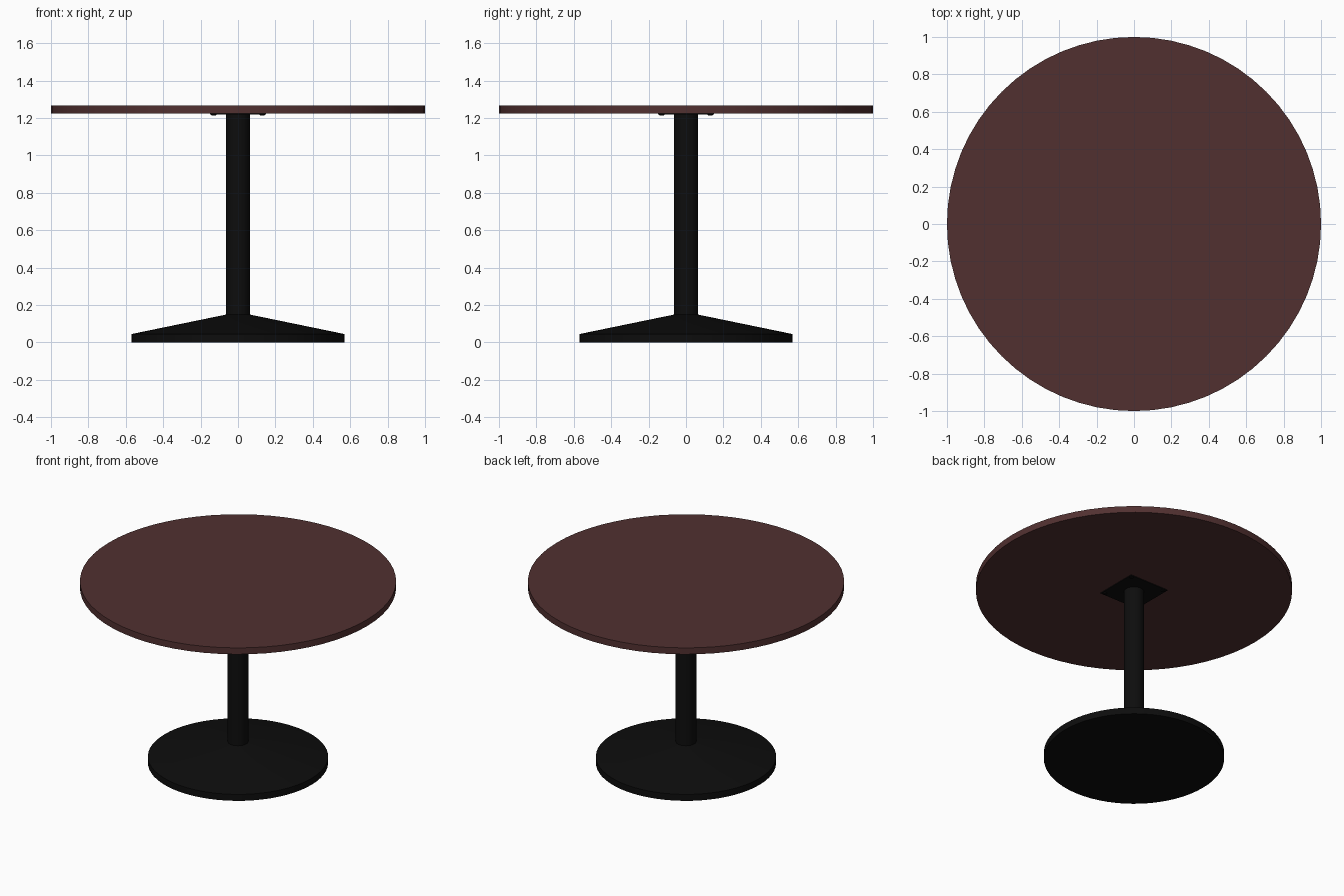
import bpy
import bmesh
from math import radians

cube = bpy.data.objects.get("Cube")
if cube:
    bpy.data.objects.remove(cube, do_unlink=True)


def material(name, color):
    mat = bpy.data.materials.new(name)
    mat.use_nodes = True
    mat.diffuse_color = color
    bsdf = mat.node_tree.nodes["Principled BSDF"]
    bsdf.inputs["Base Color"].default_value = color
    bsdf.inputs["Roughness"].default_value = 0.6
    return mat


def finish(bm, name, mat):
    bmesh.ops.recalc_face_normals(bm, faces=bm.faces)
    mesh = bpy.data.meshes.new(name)
    bm.to_mesh(mesh)
    bm.free()
    mesh.materials.append(mat)
    obj = bpy.data.objects.new(name, mesh)
    bpy.context.collection.objects.link(obj)
    bpy.ops.object.select_all(action="DESELECT")
    obj.select_set(True)
    bpy.context.view_layer.objects.active = obj
    bpy.ops.object.shade_smooth_by_angle(angle=radians(30))
    return obj


def turned(name, profile, mat, segments=64, center=(0, 0)):
    """Turn a (radius, height) profile about the vertical and cap both ends."""
    bm = bmesh.new()
    rings = []
    for radius, z in profile:
        ring = bmesh.ops.create_circle(bm, segments=segments, radius=radius)["verts"]
        for v in ring:
            v.co += type(v.co)((center[0], center[1], z))
        rings.append(ring)
    for low, high in zip(rings, rings[1:]):
        for i in range(segments):
            j = (i + 1) % segments
            bm.faces.new((low[i], low[j], high[j], high[i]))
    bm.faces.new(rings[0])
    bm.faces.new(rings[-1])
    return finish(bm, name, mat)


wood = material("dark red brown wood", (0.083, 0.030, 0.030, 1))
metal = material("black metal", (0.004, 0.004, 0.004, 1))

# Round top, column and low conical foot
turned("tabletop", [(1, 1.223), (1, 1.268)], wood)
turned("column", [(0.065, 0.14), (0.065, 1.223)], metal, 32)
turned("base", [(0.57, 0), (0.57, 0.045), (0.065, 0.149)], metal)

# Square mounting plate under the top
bm = bmesh.new()
bmesh.ops.create_cube(bm)
for v in bm.verts:
    v.co.x *= 0.3
    v.co.y *= 0.3
    v.co.z = 1.221 + v.co.z * 0.006
finish(bm, "mounting_plate", metal)

# Screw heads near the plate corners
for x in (-0.13, 0.13):
    for y in (-0.13, 0.13):
        turned("plate_screw", [(0.01, 1.213), (0.015, 1.219)], metal, 12, (x, y))
